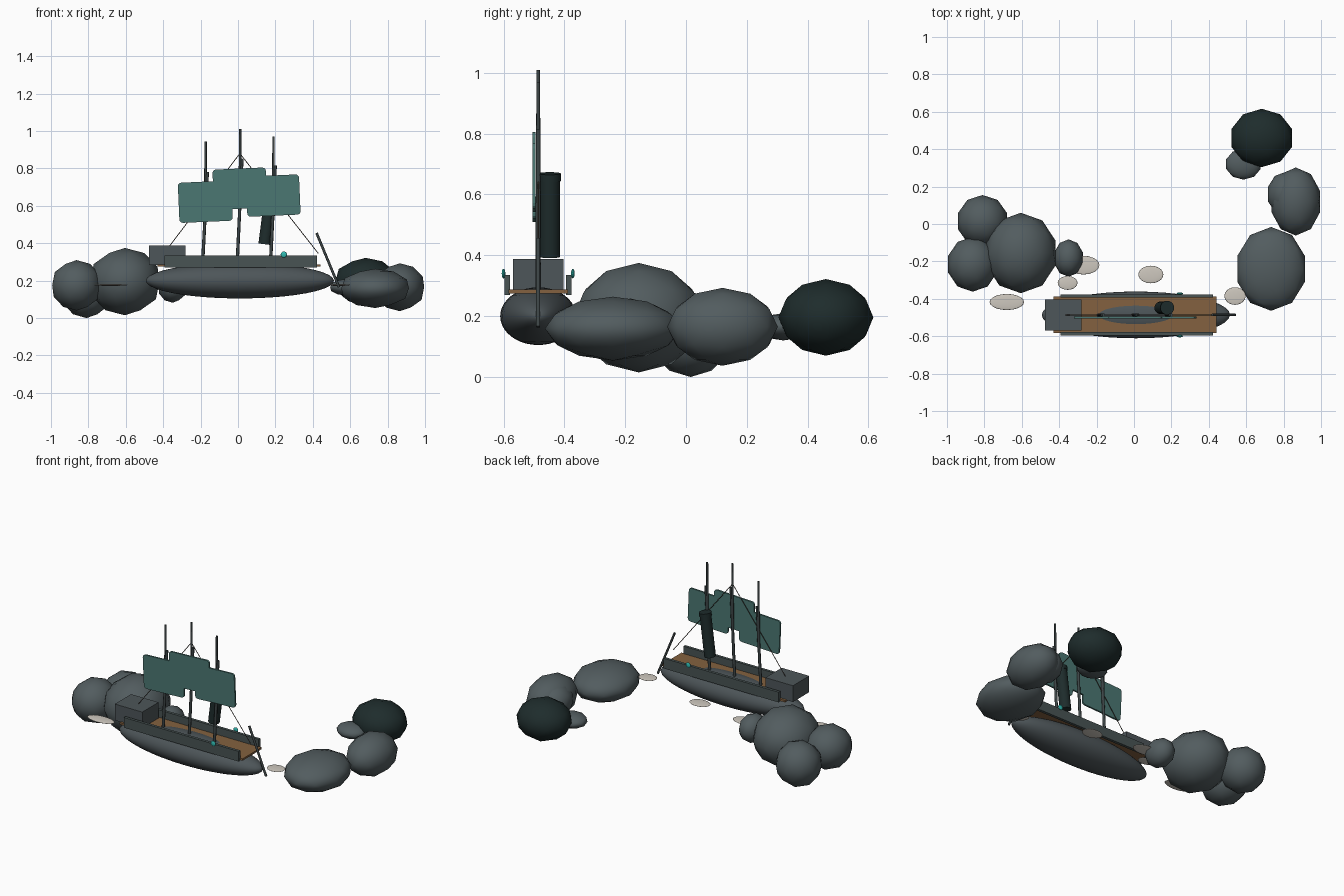
import bpy, math
from mathutils import Vector

if "Cube" in bpy.data.objects:
    bpy.data.objects.remove(bpy.data.objects["Cube"])


def material(name, rgb):
    m = bpy.data.materials.new(name)
    m.use_nodes = True
    m.diffuse_color = (*rgb, 1)
    bsdf = m.node_tree.nodes["Principled BSDF"]
    bsdf.inputs["Base Color"].default_value = (*rgb, 1)
    bsdf.inputs["Roughness"].default_value = 0.8
    return m


STONE = material("stone grey", (0.085, 0.108, 0.115))
HULL = material("hull grey", (0.075, 0.092, 0.1))
TRIM = material("trim grey", (0.065, 0.088, 0.088))
DARK = material("near black green", (0.013, 0.025, 0.025))
WOOD = material("deck brown", (0.23, 0.12, 0.05))
SPAR = material("spar grey", (0.045, 0.058, 0.06))
SAIL = material("sail teal", (0.07, 0.185, 0.17))
GLOW = material("lantern turquoise", (0.03, 0.5, 0.45))
FOAM = material("foam white", (0.62, 0.58, 0.52))
ROPE = material("rope brown", (0.09, 0.075, 0.06))

Y = -0.486  # centre line of the ship


def finish(name, mat, smooth=None):
    ob = bpy.context.object
    ob.name = name
    ob.data.materials.append(mat)
    if smooth:
        bpy.ops.object.shade_smooth_by_angle(angle=math.radians(smooth))
    return ob


def box(name, center, size, mat):
    bpy.ops.mesh.primitive_cube_add(size=1, location=center)
    bpy.context.object.scale = size
    return finish(name, mat)


def ball(name, center, radii, mat, segments=32):
    bpy.ops.mesh.primitive_uv_sphere_add(segments=segments, ring_count=segments // 2, location=center)
    bpy.context.object.scale = radii
    return finish(name, mat, 60)


def rock(name, center, radii, mat=STONE):
    bpy.ops.mesh.primitive_ico_sphere_add(subdivisions=2, radius=1, location=center)
    bpy.context.object.scale = radii
    return finish(name, mat, 60)


def rod(name, start, end, r1, r2, mat, sides=10):
    a, b = Vector(start), Vector(end)
    bpy.ops.mesh.primitive_cone_add(vertices=sides, radius1=r1, radius2=r2,
                                    depth=(b - a).length, location=(a + b) / 2)
    bpy.context.object.rotation_euler = (b - a).to_track_quat("Z", "Y").to_euler()
    return finish(name, mat, 40)


# Hull, deck, side walls, stern cabin
ball("hull", (0.01, Y, 0.2), (0.503, 0.125, 0.095), HULL, 40)
box("deck", (0.005, Y, 0.281), (0.87, 0.195, 0.012), WOOD)
for side, label in ((-1, "right"), (1, "left")):
    box("bulwark_" + label, (0.015, Y + side * 0.101, 0.302), (0.815, 0.018, 0.065), TRIM)
    ball("lantern_" + label, (0.245, Y + side * 0.114, 0.34), (0.017, 0.006, 0.016), GLOW, 16)
box("stern_cabin", (-0.378, Y, 0.336), (0.195, 0.165, 0.104), HULL)

# Leaning lower masts, straight topmasts and sails: x, top height, sail height
for label, x, top, sail_z in (("rear", -0.175, 0.945, 0.622),
                              ("middle", 0.01, 1.01, 0.692),
                              ("fore", 0.188, 0.97, 0.655)):
    rod("lower_mast_" + label, (x - 0.015, Y, 0.28), (x + 0.012, Y, sail_z + 0.16), 0.009, 0.008, SPAR)
    rod("topmast_" + label, (x, Y, sail_z - 0.08), (x + 0.002, Y, top), 0.008, 0.006, SPAR)
    sail = box("sail_" + label, (x, Y - 0.014, sail_z), (0.285, 0.011, 0.215), SAIL)
    bpy.ops.object.transform_apply(location=False, rotation=False, scale=True)
    sail.rotation_euler.y = math.radians(-2.5)
    # Round only the corners seen face-on
    bevel = sail.modifiers.new("rounded corners", "BEVEL")
    weights = sail.data.attributes.new("bevel_weight_edge", "FLOAT", "EDGE")
    for e in sail.data.edges:
        p, q = (sail.data.vertices[i].co for i in e.vertices)
        weights.data[e.index].value = 1.0 if abs(p.y - q.y) > 0.005 else 0.0
    bevel.limit_method = "WEIGHT"
    bevel.width, bevel.segments = 0.018, 3

# Bow spar, rigging and funnel
rod("bow_spar", (0.54, Y, 0.165), (0.42, Y, 0.455), 0.007, 0.007, SPAR)
rod("rigging_rear", (-0.37, Y, 0.38), (0.01, Y, 0.88), 0.0022, 0.0022, ROPE, 6)
rod("rigging_fore", (0.43, Y, 0.345), (0.01, Y, 0.88), 0.0022, 0.0022, ROPE, 6)
rod("funnel", (0.143, -0.448, 0.395), (0.178, -0.448, 0.668), 0.034, 0.034, DARK, 20)
rod("funnel_rim", (0.175, -0.448, 0.645), (0.178, -0.448, 0.669), 0.037, 0.037, DARK, 20)

# Rocks to the ship's right
rock("rock_west_large", (-0.605, -0.155, 0.195), (0.195, 0.215, 0.18))
rock("rock_west_outer", (-0.863, -0.215, 0.175), (0.137, 0.147, 0.135))
rock("rock_west_back", (-0.81, 0.015, 0.14), (0.138, 0.14, 0.14))
rock("rock_west_small", (-0.35, -0.182, 0.17), (0.08, 0.1, 0.088))

# Rocks to the ship's left
rock("rock_east_front", (0.733, -0.24, 0.159), (0.19, 0.224, 0.105))
rock("rock_east_middle", (0.865, 0.12, 0.165), (0.137, 0.182, 0.128))
rock("rock_east_inner", (0.815, 0.16, 0.165), (0.105, 0.12, 0.1))
rock("rock_east_dark", (0.683, 0.46, 0.196), (0.17, 0.156, 0.126), DARK)
rock("rock_east_small", (0.585, 0.32, 0.165), (0.097, 0.083, 0.045))

# Flat foam patches on the water line
for i, (x, y, rx, ry) in enumerate(((-0.68, -0.417, 0.092, 0.043), (-0.355, -0.315, 0.053, 0.037),
                                    (-0.27, -0.22, 0.085, 0.05), (0.09, -0.27, 0.067, 0.047),
                                    (0.54, -0.385, 0.057, 0.047))):
    ball(f"foam_patch_{i + 1}", (x, y, 0.177), (rx, ry, 0.005), FOAM, 20)
